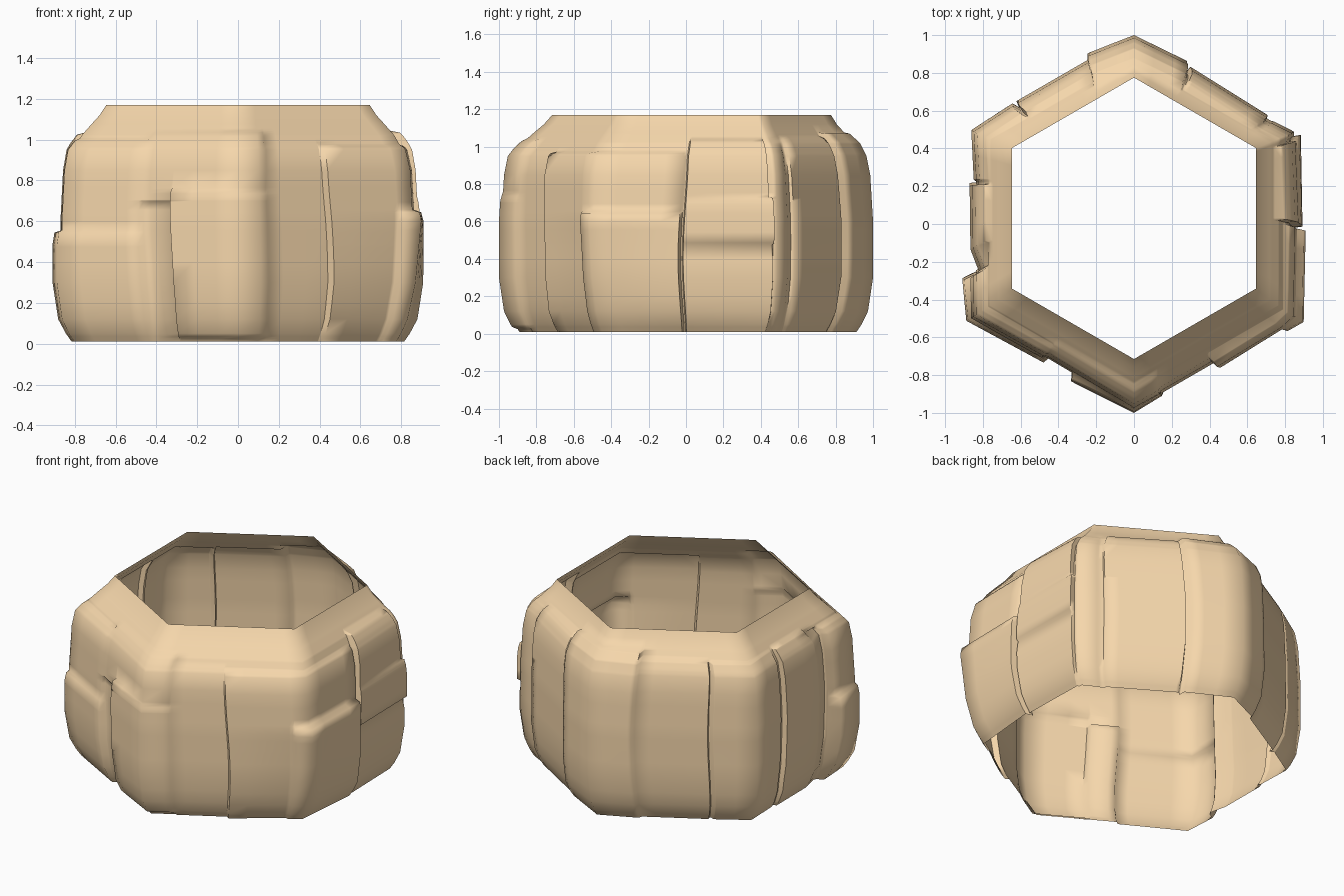
import bpy, bmesh, math
from math import pi, sin, cos

# Stone slabs on the ring: u0, u1 (hexagon side + fraction, 0 = front corner),
# bottom z, top z, outward offset at u0 and u1
SLABS = [
    (5.45, 6.17, 0.70, 1.04, 0.00, 0.01),
    (5.63, 6.00, 0.03, 0.76, 0.045, 0.02),
    (6.00, 6.17, 0.03, 0.76, 0.02, 0.015),
    (0.17, 0.51, 0.00, 0.99, 0.00, 0.00),
    (0.51, 1.00, 0.00, 0.97, 0.045, 0.03),
    (1.00, 1.48, 0.00, 0.97, 0.01, 0.02),
    (0.90, 1.48, 0.00, 0.65, 0.06, 0.07),
    (1.50, 1.95, 0.73, 1.04, 0.04, 0.02),
    (1.50, 1.97, 0.48, 0.73, 0.05, 0.04),
    (1.50, 1.97, 0.00, 0.48, 0.045, 0.025),
    (1.97, 2.12, 0.00, 1.04, 0.00, -0.01),
    (2.16, 2.65, 0.00, 1.05, 0.005, 0.025),
    (2.67, 3.00, 0.00, 1.07, 0.045, 0.02),
    (3.00, 3.28, 0.00, 1.07, 0.02, 0.065),
    (3.28, 3.72, 0.00, 1.03, 0.03, 0.03),
    (3.74, 4.25, 0.00, 1.02, 0.03, 0.00),
    (4.28, 4.62, 0.00, 1.03, 0.025, 0.02),
    (4.62, 4.75, 0.00, 1.00, 0.02, -0.03),
    (4.77, 5.45, 0.55, 1.00, 0.02, 0.01),
    (4.77, 5.00, 0.00, 0.55, 0.07, 0.045),
    (5.00, 5.45, 0.00, 0.55, 0.045, 0.03),
]

# Overall wall profile: z, hexagon corner radius
PROFILE = [(0.01, 0.90), (0.05, 0.925), (0.12, 0.955), (0.3, 0.98), (0.6, 0.98),
           (0.85, 0.965), (0.95, 0.945), (1.02, 0.90), (1.07, 0.85),
           (1.12, 0.79), (1.17, 0.745)]


def lerp(points, x):
    for (a, fa), (b, fb) in zip(points, points[1:]):
        if x <= b:
            return fa + (fb - fa) * (x - a) / (b - a)
    return points[-1][1]


def offset(u, z):
    result = -0.015
    for u0, u1, z0, z1, o0, o1 in SLABS:
        for v in (u, u + 6):
            if u0 <= v <= u1 and z0 <= z <= z1:
                result = o0 + (o1 - o0) * (v - u0) / (u1 - u0)
                # rounded slab top
                result -= 0.012 * max(0, 1 - (z1 - z) / 0.05)
    # right front corner leans inwards towards the base
    lean = max(0, 1 - abs(u - 1) / 0.5) * max(0, 1 - z / 0.64)
    return result - 0.07 * lean


def hex_point(u):
    side = int(u) % 6
    t = u - int(u)
    a, b = -pi / 2 + side * pi / 3, -pi / 2 + (side + 1) * pi / 3
    return (cos(a) * (1 - t) + cos(b) * t, sin(a) * (1 - t) + sin(b) * t)


def merged(values, gap):
    out = []
    for v in sorted(values):
        if not out or v - out[-1] > gap:
            out.append(v)
    return out


# Grid lines: regular spacing plus a tight pair at each slab edge
columns = [i / 8 for i in range(48)]
rows = [p[0] for p in PROFILE] + [0.2, 0.4, 0.7]
for u0, u1, z0, z1, _, _ in SLABS:
    for u in (u0, u1):
        if u != int(u):
            columns += [(u - 0.006) % 6, (u + 0.006) % 6]
    rows += [z for z in (z0 - 0.006, z0 + 0.006, z1 - 0.006, z1 + 0.006) if z > 0.02]
columns = merged(columns, 0.004)
rows = merged(rows, 0.003)

# Ring wall, a single open sheet
bm = bmesh.new()
grid = []
for z in rows:
    base = lerp(PROFILE, z)
    fade = lerp([(0.01, 0.6), (0.12, 0.9), (0.3, 1), (1.07, 1), (1.17, 0)], z)
    lift = 0.03 * max(0, (z - 0.95) / 0.22)
    ring = []
    for u in columns:
        r = base + offset(u, z) * fade
        # uneven slab edges
        wobble = 0.015 * sin(pi * (u % 1)) * sin(5 * z + 9 * int(u)) * fade
        x, y = hex_point(min(max(u + wobble, int(u)), int(u) + 0.9999))
        ring.append(bm.verts.new((x * r, y * r + lift, z)))
    grid.append(ring)
n = len(columns)
for low, high in zip(grid, grid[1:]):
    for i in range(n):
        j = (i + 1) % n
        bm.faces.new((low[i], low[j], high[j], high[i]))
mesh = bpy.data.meshes.new("stone_ring")
bm.to_mesh(mesh)
bm.free()
stone_ring = bpy.data.objects.new("stone_ring", mesh)
bpy.context.collection.objects.link(stone_ring)

mat = bpy.data.materials.new("sandstone")
mat.diffuse_color = (0.92, 0.68, 0.41, 1)
mesh.materials.append(mat)

bpy.context.view_layer.objects.active = stone_ring
stone_ring.select_set(True)
bpy.ops.object.shade_smooth_by_angle(angle=math.radians(72))
